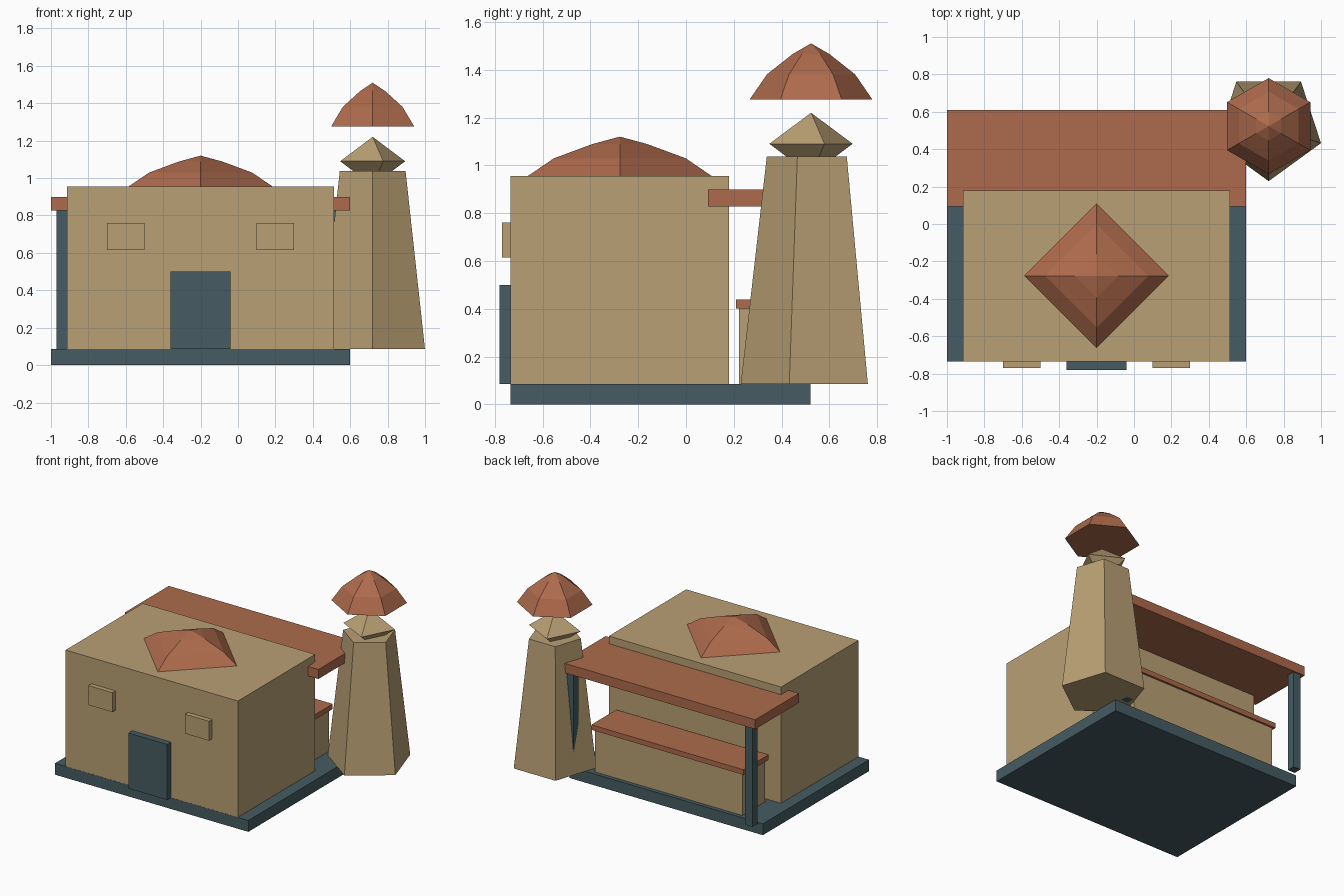
import bpy, bmesh, math

if "Cube" in bpy.data.objects:
    bpy.data.objects.remove(bpy.data.objects["Cube"])


def material(name, r, g, b):
    m = bpy.data.materials.new(name)
    lin = [((c / 255 + 0.055) / 1.055) ** 2.4 for c in (r, g, b)]
    m.diffuse_color = (*lin, 1)
    m.use_nodes = True
    m.node_tree.nodes["Principled BSDF"].inputs["Base Color"].default_value = m.diffuse_color
    return m


TAN = material("sandy_plaster", 185, 160, 116)
CLAY = material("terracotta", 173, 106, 76)
TEAL = material("dark_teal", 70, 92, 98)


def finish(name, bm, mat):
    bmesh.ops.remove_doubles(bm, verts=bm.verts, dist=1e-5)
    bmesh.ops.recalc_face_normals(bm, faces=bm.faces)
    me = bpy.data.meshes.new(name)
    bm.to_mesh(me)
    bm.free()
    me.materials.append(mat)
    ob = bpy.data.objects.new(name, me)
    bpy.context.collection.objects.link(ob)
    return ob


def box(name, x, y, z, mat):
    """Box from (min, max) ranges."""
    bm = bmesh.new()
    bmesh.ops.create_cube(bm, size=1)
    for v in bm.verts:
        v.co = [r[0] if c < 0 else r[1] for c, r in zip(v.co, (x, y, z))]
    return finish(name, bm, mat)


def turned(name, centre, sides, start, profile, mat):
    """Low-poly solid of revolution; profile is (radius, z), bottom to top."""
    bm = bmesh.new()
    rings = []
    for r, z in profile:
        if r == 0:
            rings.append([bm.verts.new((*centre, z))])
            continue
        angles = [math.radians(start) + math.tau * i / sides for i in range(sides)]
        rings.append([bm.verts.new((centre[0] + r * math.cos(a),
                                    centre[1] + r * math.sin(a), z)) for a in angles])
    for lo, hi in zip(rings, rings[1:]):
        for i in range(sides):
            j = (i + 1) % sides
            quad = [lo[i % len(lo)], lo[j % len(lo)], hi[j % len(hi)], hi[i % len(hi)]]
            bm.faces.new(list(dict.fromkeys(quad)))
    for ring in (rings[0], rings[-1]):
        if len(ring) > 1:
            bm.faces.new(ring)
    return finish(name, bm, mat)


def dome(name, centre, sides, start, radius, z0, z1):
    shape = [(1, 0), (0.717, 0.45), (0.3, 0.81), (0, 1)]
    turned(name, centre, sides, start,
           [(radius * r, z0 + (z1 - z0) * h) for r, h in shape], CLAY)


MID = -0.2      # the house is symmetric about this x
FLOOR = 0.085


def wide(half):
    return (MID - half, MID + half)


# House on its plinth
box("plinth", wide(0.8), (-0.735, 0.52), (0, FLOOR), TEAL)
box("house_body", wide(0.713), (-0.734, 0.18), (FLOOR, 0.955), TAN)
dome("roof_dome", (MID, -0.277), 4, 0, 0.385, 0.955, 1.12)

# Front door and shutters
box("door", wide(0.16), (-0.78, -0.72), (FLOOR, 0.5), TEAL)
for side, label in ((-1, "left"), (1, "right")):
    cx = MID + side * 0.4
    box(label + "_window", (cx - 0.1, cx + 0.1), (-0.77, -0.72), (0.615, 0.76), TAN)
    # Porch posts at the back
    px = MID + side * 0.74
    box(label + "_porch_post", (px - 0.03, px + 0.03), (0.54, 0.6), (FLOOR, 0.84), TEAL)

# Back porch roof and long bench
box("porch_roof", wide(0.8), (0.093, 0.61), (0.827, 0.898), CLAY)
box("bench_base", wide(0.61), (0.222, 0.49), (FLOOR, 0.4), TAN)
box("bench_top", wide(0.63), (0.21, 0.505), (0.4, 0.438), CLAY)

# Tapered five-sided tower, lantern and floating cap
TOWER = (0.72, 0.523)
turned("tower", TOWER, 5, -90, [(0.294, FLOOR), (0.185, 1.037)], TAN)
turned("tower_lantern", TOWER, 4, 18, [(0, 0.96), (0.183, 1.09), (0, 1.22)], TAN)
dome("tower_cap", TOWER, 6, 90, 0.257, 1.275, 1.51)
